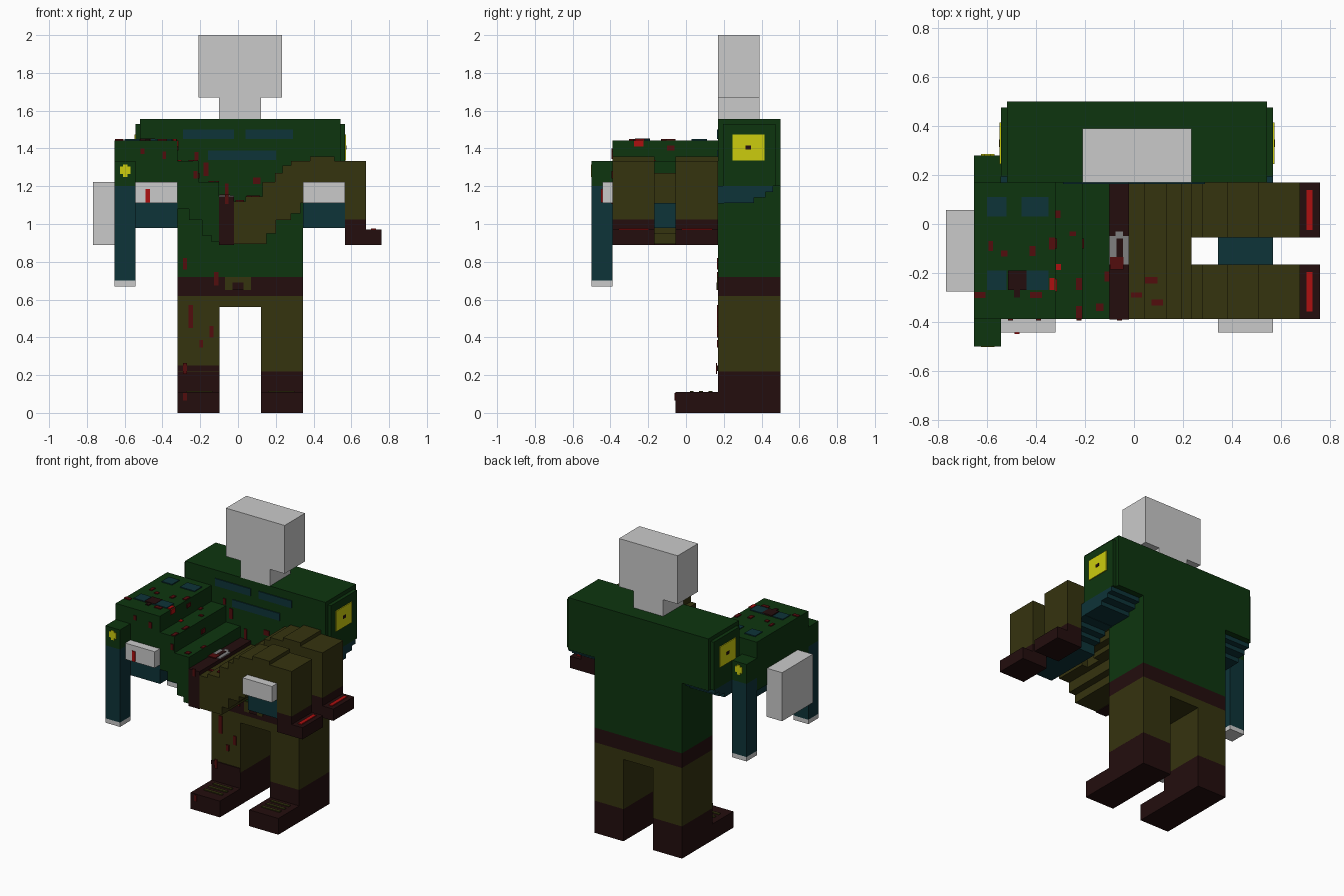
import bpy, bmesh
from mathutils import Vector


def colour(name, hexa):
    def lin(c):
        c /= 255
        return c / 12.92 if c <= 0.04045 else ((c + 0.055) / 1.055) ** 2.4
    m = bpy.data.materials.new(name)
    m.diffuse_color = [lin((hexa >> s) & 255) for s in (16, 8, 0)] + [1]
    return m


GREEN = colour("jacket green", 0x0D350F)
OLIVE = colour("trouser olive", 0x35330F)
BROWN = colour("leather brown", 0x230D0D)
TEAL = colour("sleeve teal", 0x0D3338)
GREY = colour("skin grey", 0xCACACA)
STEEL = colour("buckle grey", 0x808080)
YELLOW = colour("patch yellow", 0xCCCC0D)
BLOOD = colour("dark red", 0x520D0D)
RED = colour("bright red", 0xAE1010)
T = 0.006   # plate thickness
CX = 0.012  # mirror plane of the standing figure


def finish(name, bm, mat):
    bmesh.ops.recalc_face_normals(bm, faces=bm.faces)
    me = bpy.data.meshes.new(name)
    bm.to_mesh(me)
    bm.free()
    me.materials.append(mat)
    ob = bpy.data.objects.new(name, me)
    bpy.context.collection.objects.link(ob)
    return ob


def boxes(name, mat, *bs):
    """Each box: x0, x1, y0, y1, z0, z1."""
    bm = bmesh.new()
    for x0, x1, y0, y1, z0, z1 in bs:
        lo, hi = Vector((x0, y0, z0)), Vector((x1, y1, z1))
        for v in bmesh.ops.create_cube(bm, size=1)["verts"]:
            v.co = (lo + hi) / 2 + v.co * (hi - lo)
    return finish(name, bm, mat)


def both(*bs):
    """Boxes plus their mirror images across the standing figure."""
    return [b for b in bs] + [(2 * CX - b[1], 2 * CX - b[0]) + b[2:] for b in bs]


def profile(name, mat, pts, axis, a, b):
    """Extrude a 2D outline along x (points y,z) or y (points x,z)."""
    bm = bmesh.new()
    place = (lambda p, d: (d, p[0], p[1])) if axis == "x" else (lambda p, d: (p[0], d, p[1]))
    r0 = [bm.verts.new(place(p, a)) for p in pts]
    r1 = [bm.verts.new(place(p, b)) for p in pts]
    bm.faces.new(r0)
    bm.faces.new(r1[::-1])
    n = len(pts)
    for i in range(n):
        bm.faces.new((r0[i], r1[i], r1[(i + 1) % n], r0[(i + 1) % n]))
    return finish(name, bm, mat)


def front_spots(name, mat, y, spots):
    boxes(name, mat, *[(x - w / 2, x + w / 2, y - T, y, z - h / 2, z + h / 2) for x, z, w, h in spots])


def top_spots(name, mat, spots):
    boxes(name, mat, *[(x - w / 2, x + w / 2, y - h / 2, y + h / 2, z, z + T) for x, y, w, h, z in spots])


# ---------- standing figure ----------
boxes("head", GREY, (-0.21, 0.234, 0.17, 0.39, 1.67, 2.0))
boxes("neck", GREY, (-0.1, 0.123, 0.17, 0.39, 1.555, 1.67))
boxes("jacket", GREEN, (-0.32, 0.344, 0.17, 0.5, 0.72, 1.556))
boxes("shoulders", GREEN, *both((0.344, 0.543, 0.17, 0.5, 1.2, 1.556),
                                (0.543, 0.567, 0.195, 0.475, 1.2, 1.53)))
boxes("belt", BROWN, (-0.32, 0.344, 0.17, 0.5, 0.62, 0.72))
boxes("hips", OLIVE, (-0.32, 0.344, 0.17, 0.5, 0.56, 0.62))
boxes("trouser_legs", OLIVE, *both((0.123, 0.344, 0.17, 0.5, 0.22, 0.56)))
boxes("boots", BROWN, *both((0.123, 0.344, 0.17, 0.5, 0, 0.222),
                            (0.123, 0.344, -0.055, 0.17, 0, 0.111)))
boxes("boot_top_trim", BROWN, (-0.32, -0.1, 0.17 - T, 0.17, 0.222, 0.25))
boxes("boot_laces", OLIVE, *both(*[(0.16, 0.3, y, y + 0.02, 0.111, 0.111 + T) for y in (0.02, 0.07, 0.12)]))
boxes("belt_buckle", OLIVE, (-0.07, 0.07, 0.17 - T, 0.17, 0.65, 0.72))
boxes("buckle_centre", BROWN, (-0.03, 0.03, 0.17 - 1.4 * T, 0.17, 0.65, 0.69))
boxes("chest_pockets", TEAL, (-0.29, -0.02, 0.17 - T, 0.17, 1.45, 1.5),
      (0.04, 0.29, 0.17 - T, 0.17, 1.45, 1.5), (-0.16, 0.2, 0.17 - T, 0.17, 1.34, 1.39))
boxes("shoulder_patches", YELLOW, *both((0.567, 0.567 + T, 0.245, 0.415, 1.335, 1.475)))
boxes("patch_dots", BROWN, *both((0.567, 0.567 + 1.4 * T, 0.315, 0.345, 1.395, 1.415)))

# sleeves: stepped forearms reaching forward
SLEEVE = [(0.46, 1.2), (0.46, 1.17), (0.42, 1.17), (0.42, 1.14), (0.36, 1.14), (0.36, 1.11),
          (0.2, 1.11), (0.2, 1.108), (0.13, 1.108), (0.13, 1.075), (0.08, 1.075), (0.08, 1.045), (0.03, 1.045),
          (0.03, 0.98), (-0.385, 0.98), (-0.385, 1.112), (0.168, 1.112), (0.168, 1.2)]
for side, x0, x1 in (("left", -0.543, -0.32), ("right", 0.344, 0.567)):
    profile(side + "_forearm", TEAL, SLEEVE, "x", x0, x1)
    boxes(side + "_hand", GREY, (x0, x1, -0.443, -0.388, 1.111, 1.222))

# ---------- carried figure ----------
boxes("carried_head", GREY, (-0.767, -0.65, -0.275, 0.057, 0.89, 1.222))
profile("carried_jacket", GREEN,
        [(-0.654, 1.443), (-0.32, 1.443), (-0.32, 1.333), (-0.21, 1.333), (-0.21, 1.222), (-0.1, 1.222),
         (-0.1, 0.905), (-0.14, 0.905), (-0.14, 0.94), (-0.19, 0.94), (-0.19, 1.02), (-0.26, 1.02),
         (-0.26, 1.08), (-0.32, 1.08), (-0.32, 1.111), (-0.654, 1.111)], "y", -0.388, 0.169)
boxes("carried_belt", BROWN, (-0.1, -0.02, -0.39, 0.169, 0.89, 1.145))
boxes("carried_buckle", STEEL, (-0.1, -0.02, -0.165, -0.05, 1.145, 1.145 + T),
      (-0.075, -0.045, -0.05, -0.03, 1.145, 1.145 + T))
boxes("carried_buckle_centre", BROWN, (-0.072, -0.045, -0.15, -0.06, 1.145, 1.145 + 1.4 * T))
profile("carried_hips", OLIVE,
        [(-0.02, 1.12), (0.04, 1.12), (0.04, 1.145), (0.13, 1.145), (0.13, 1.222), (0.195, 1.222),
         (0.195, 1.27), (0.235, 1.27), (0.235, 1.02), (0.2, 1.02), (0.2, 0.95), (0.15, 0.95),
         (0.15, 0.895), (-0.02, 0.895)], "y", -0.388, 0.169)
LEG = [(0.235, 1.31), (0.28, 1.31), (0.28, 1.333), (0.38, 1.333), (0.38, 1.358), (0.51, 1.358),
       (0.51, 1.333), (0.678, 1.333), (0.678, 1.025), (0.567, 1.025), (0.567, 1.111), (0.33, 1.111),
       (0.33, 1.055), (0.28, 1.055), (0.28, 1.02), (0.235, 1.02)]
for side, y0, y1 in (("near", -0.388, -0.166), ("far", -0.055, 0.169)):
    profile(f"carried_{side}_leg", OLIVE, LEG, "y", y0, y1)
    boxes(f"carried_{side}_boot", BROWN, (0.567, 0.678, y0, y1, 0.89, 1.025),
          (0.678, 0.76, y0, y1, 0.89, 0.97))
    boxes(f"carried_{side}_boot_stripe", RED, (0.705, 0.73, y0 + 0.03, y1 - 0.03, 0.97, 0.97 + T))

# hanging arms
for side, y0, y1, out in (("near", -0.5, -0.388, -0.5 - T / 2), ("far", 0.169, 0.28, 0.28)):
    boxes(f"carried_{side}_shoulder", GREEN, (-0.654, -0.543, y0, y1, 1.2, 1.333))
    boxes(f"carried_{side}_sleeve", TEAL, (-0.654, -0.543, y0, y1, 0.7, 1.2))
    boxes(f"carried_{side}_hand", GREY, (-0.654, -0.543, y0, y1, 0.67, 0.7))
    boxes(f"carried_{side}_patch", YELLOW, (-0.625, -0.57, out, out + T, 1.265, 1.305),
          (-0.61, -0.585, out, out + T, 1.25, 1.315))

# carried chest pockets and wound, on the upward face
top_spots("carried_pockets", TEAL, [(x, y, w, 0.08, 1.443) for x, w in ((-0.56, 0.08), (-0.405, 0.11))
                                    for y in (0.07, -0.23)])
boxes("wound", BROWN, (-0.515, -0.44, -0.27, -0.19, 1.443, 1.443 + 1.4 * T),
      (-0.49, -0.465, -0.3, -0.27, 1.443, 1.443 + T))

# ---------- stains ----------
top_spots("chest_stains", BLOOD, [(-0.585, -0.09, 0.02, 0.04, 1.443), (-0.53, -0.12, 0.025, 0.025, 1.443),
          (-0.415, -0.11, 0.025, 0.04, 1.443), (-0.335, -0.08, 0.025, 0.05, 1.443),
          (-0.63, -0.29, 0.045, 0.025, 1.443), (-0.4, -0.29, 0.05, 0.025, 1.443),
          (-0.31, 0.04, 0.02, 0.03, 1.333), (-0.25, -0.04, 0.025, 0.02, 1.333),
          (-0.225, -0.245, 0.025, 0.05, 1.333), (-0.225, -0.36, 0.025, 0.05, 1.333),
          (-0.14, -0.34, 0.03, 0.03, 1.222), (-0.11, -0.215, 0.02, 0.04, 1.222),
          (-0.07, -0.16, 0.055, 0.05, 1.15), (0.01, -0.29, 0.045, 0.02, 1.12),
          (0.07, -0.23, 0.05, 0.025, 1.145), (0.095, -0.32, 0.045, 0.025, 1.145)])
top_spots("fresh_chest_stains", RED, [(-0.335, -0.245, 0.02, 0.05, 1.443), (-0.308, -0.175, 0.02, 0.025, 1.333)])
front_spots("jacket_side_stains", BLOOD, -0.388,
            [(-0.505, 1.385, 0.02, 0.03), (-0.39, 1.365, 0.02, 0.04), (-0.225, 1.26, 0.02, 0.04),
             (-0.06, 1.13, 0.02, 0.05)])
front_spots("jacket_front_stains", BLOOD, 0.17,
            [(-0.17, 1.29, 0.025, 0.07), (-0.22, 1.36, 0.02, 0.04), (-0.06, 1.18, 0.02, 0.07),
             (0.1, 1.23, 0.04, 0.035), (-0.28, 0.79, 0.02, 0.06)])
front_spots("trouser_stains", BLOOD, 0.17,
            [(-0.115, 0.71, 0.025, 0.07), (-0.25, 0.51, 0.025, 0.12), (-0.14, 0.43, 0.022, 0.06),
             (-0.195, 0.365, 0.02, 0.04)])
front_spots("boot_upper_stain", BLOOD, 0.17 - T, [(-0.28, 0.235, 0.02, 0.06)])
front_spots("boot_toe_stain", BLOOD, -0.055, [(-0.28, 0.085, 0.02, 0.04)])
front_spots("sleeve_stains", BLOOD, -0.493, [(-0.643, 1.17, 0.022, 0.05), (-0.58, 1.07, 0.022, 0.07)])
front_spots("fresh_arm_stain", RED, -0.493, [(-0.558, 1.24, 0.022, 0.07)])
front_spots("fresh_hand_stain", RED, -0.443, [(-0.478, 1.15, 0.022, 0.07)])
boxes("jacket_end_stains", BLOOD, (-0.32, -0.32 + T, -0.1, -0.06, 1.39, 1.415),
      (-0.21, -0.21 + T, -0.1, -0.06, 1.24, 1.27))
boxes("fresh_jacket_end_stain", RED, (-0.32, -0.32 + T, -0.275, -0.225, 1.41, 1.443))
